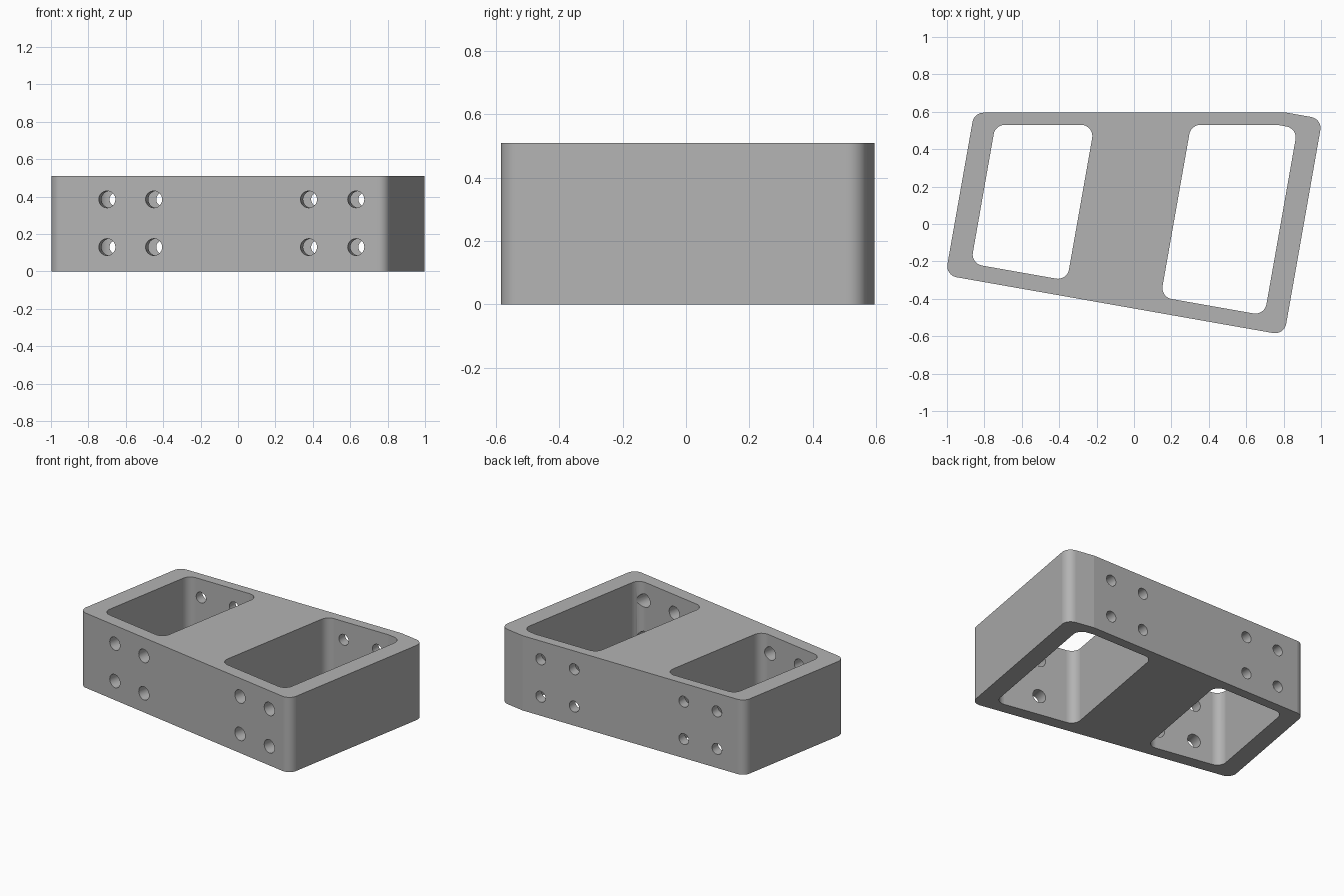
import bpy, bmesh, math
from mathutils import Matrix, Vector

if "Cube" in bpy.data.objects:
    bpy.data.objects.remove(bpy.data.objects["Cube"])

HEIGHT = 0.51
TILT = math.radians(10)
U = Vector((math.cos(TILT), -math.sin(TILT)))   # along the slanted front wall
V = Vector((math.sin(TILT), math.cos(TILT)))    # along the slanted side walls


def rounded(points, radius=0.06, steps=8):
    """Outline with corners rounded; a nearly straight corner stays sharp."""
    out = []
    for i, p in enumerate(points):
        a = (points[i - 1] - p).normalized()
        b = (points[(i + 1) % len(points)] - p).normalized()
        half = a.angle(b) / 2
        if half > math.radians(80):
            out.append(p)
            continue
        center = p + (a + b).normalized() * radius / math.sin(half)
        start = p + a * radius / math.tan(half) - center
        sweep = math.pi - 2 * half
        for k in range(steps + 1):
            t = sweep * k / steps
            c, s = math.cos(t), math.sin(t)
            out.append(center + Vector((start.x * c - start.y * s,
                                        start.x * s + start.y * c)))
    return out


def outline(u0, u1, v0, back, v1):
    """Slanted block cut off by a straight back wall at y = back."""
    def on_back(u):
        return U * u + V * ((back - U.y * u) / V.y)
    pts = [U * u0 + V * v0, U * u1 + V * v0]
    if on_back(u1).dot(V) > v1:      # the back right is clipped by the slant
        pts.append(U * u1 + V * v1)
        pts.append(U * ((back - V.y * v1) / U.y) + V * v1)
    else:
        pts.append(on_back(u1))
    pts.append(on_back(u0))
    return rounded(pts)


def new_object(name, bm):
    bmesh.ops.recalc_face_normals(bm, faces=bm.faces)
    mesh = bpy.data.meshes.new(name)
    bm.to_mesh(mesh)
    bm.free()
    obj = bpy.data.objects.new(name, mesh)
    bpy.context.collection.objects.link(obj)
    return obj


def prism(name, points, z0, z1):
    bm = bmesh.new()
    face = bm.faces.new([bm.verts.new((p.x, p.y, z0)) for p in points])
    top = bmesh.ops.extrude_face_region(bm, geom=[face])["geom"]
    bmesh.ops.translate(bm, vec=(0, 0, z1 - z0),
                        verts=[g for g in top if isinstance(g, bmesh.types.BMVert)])
    return new_object(name, bm)


def cut(body, cutter):
    cutter.hide_render = True
    mod = body.modifiers.new("cut", 'BOOLEAN')
    mod.operation = 'DIFFERENCE'
    mod.solver = 'EXACT'
    mod.object = cutter
    bpy.ops.object.modifier_apply(modifier=mod.name)
    bpy.data.objects.remove(cutter)


# Main block
body = prism("bracket_block", outline(-0.945, 0.894, -0.445, 0.595, 0.728), 0, HEIGHT)
bpy.context.view_layer.objects.active = body
body.select_set(True)

# Two through pockets
for u0, u1 in ((-0.822, -0.30), (0.208, 0.772)):
    cut(body, prism("pocket_cutter", outline(u0, u1, -0.36, 0.53, 0.655), -0.1, HEIGHT + 0.1))

# Screw holes: wide ones square to the front wall, narrow ones square to the back
bm = bmesh.new()
for x in (-0.70, -0.45, 0.378, 0.631):
    front = U * ((x + V.x * 0.445) / U.x) - V * 0.4
    back = Vector((x + 0.05, 0.57))
    for z in (0.13, 0.385):
        for pos, turn, radius in ((front, -TILT, 0.045), (back, 0, 0.037)):
            matrix = (Matrix.Translation((pos.x, pos.y, z)) @ Matrix.Rotation(turn, 4, 'Z')
                      @ Matrix.Rotation(math.pi / 2, 4, 'X'))
            bmesh.ops.create_cone(bm, cap_ends=True, segments=32, radius1=radius,
                                  radius2=radius, depth=0.26, matrix=matrix)
cut(body, new_object("hole_cutter", bm))

# Plain grey finish
grey = bpy.data.materials.new("plain_grey")
grey.use_nodes = True
color = (0.45, 0.45, 0.45, 1)
grey.diffuse_color = color
grey.node_tree.nodes["Principled BSDF"].inputs["Base Color"].default_value = color
body.data.materials.clear()
body.data.materials.append(grey)
bpy.ops.object.shade_smooth_by_angle(angle=math.radians(30))
# Keep the slight bend in the back wall crisp
for poly in body.data.polygons:
    if poly.area > 0.04:
        poly.use_smooth = False
